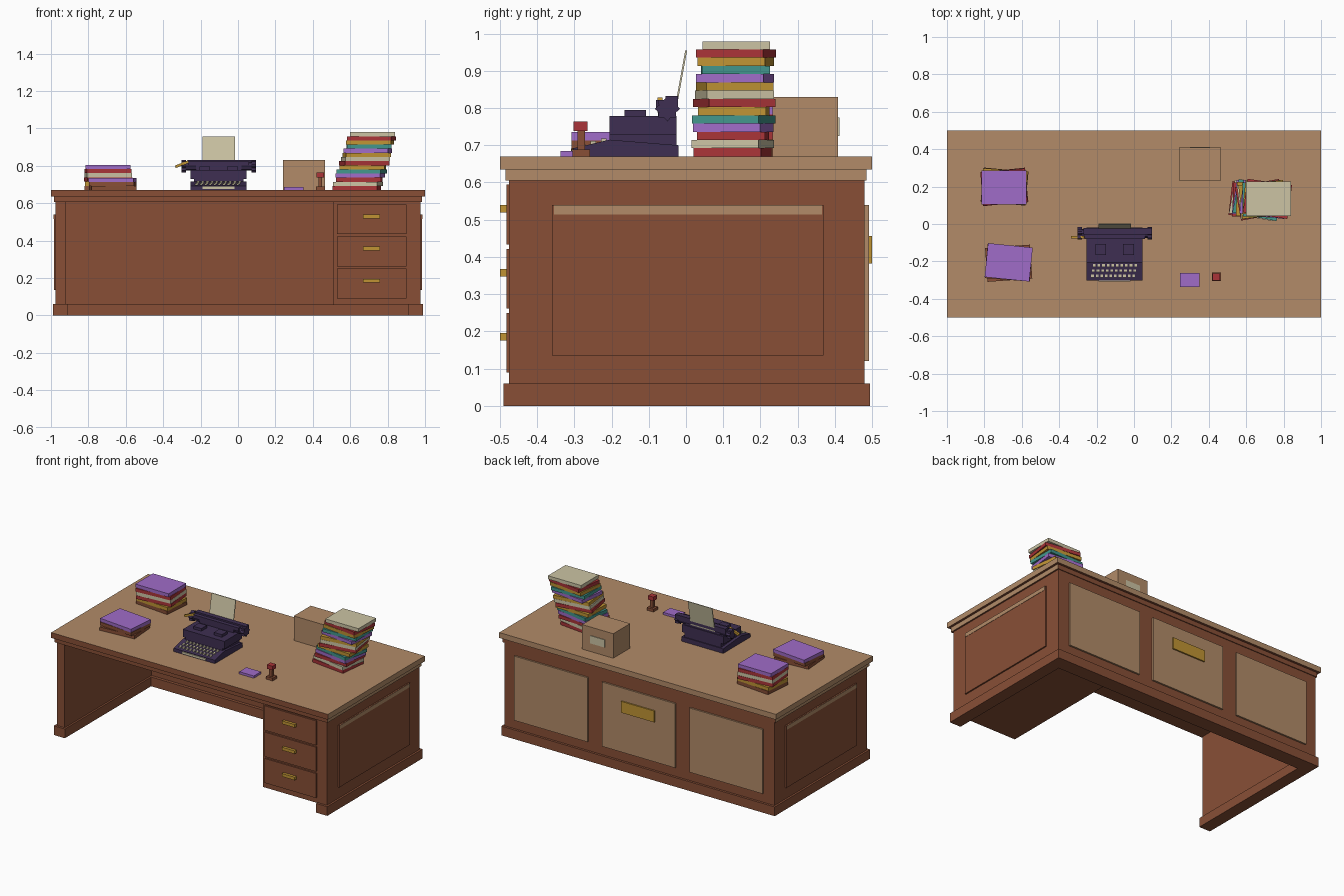
import bpy, math, random
from mathutils import Vector

cube = bpy.data.objects.get("Cube")
if cube:
    bpy.data.objects.remove(cube, do_unlink=True)
random.seed(4)


def linear(c):
    c /= 255
    return c / 12.92 if c <= 0.04045 else ((c + 0.055) / 1.055) ** 2.4


def material(name, r, g, b):
    m = bpy.data.materials.new(name)
    m.use_nodes = True
    col = (linear(r), linear(g), linear(b), 1)
    m.diffuse_color = col
    m.node_tree.nodes["Principled BSDF"].inputs["Base Color"].default_value = col
    return m


TAN = material("tan wood", 178, 139, 104)
BROWN = material("brown wood", 136, 79, 54)
INK = material("dark violet metal", 62, 47, 82)
PURPLE = material("purple", 160, 108, 200)
RED = material("red", 170, 52, 56)
GOLD = material("gold", 192, 148, 52)
TEAL = material("teal", 66, 150, 140)
CREAM = material("cream", 204, 196, 164)


def mesh(name, verts, faces, mat, loc=(0, 0, 0), rot=(0, 0, 0)):
    me = bpy.data.meshes.new(name)
    me.from_pydata(verts, [], faces)
    me.materials.append(mat)
    ob = bpy.data.objects.new(name, me)
    ob.location, ob.rotation_euler = loc, rot
    bpy.context.collection.objects.link(ob)
    return ob


def prism(name, profile, x0, x1, mat):
    """Extrude a (y, z) profile, anticlockwise seen from +x, along x."""
    n = len(profile)
    verts = [(x, y, z) for x in (x0, x1) for y, z in profile]
    faces = [(i, (i + 1) % n, (i + 1) % n + n, i + n)[::-1] for i in range(n)]
    faces += [tuple(reversed(range(n))), tuple(range(n, 2 * n))]
    return mesh(name, verts, faces, mat)


def block(name, size, loc, mat, rot=(0, 0, 0)):
    """Box centred on loc."""
    a, b, c = (s / 2 for s in size)
    verts = [(x, y, z) for z in (-c, c) for x, y in ((-a, -b), (a, -b), (a, b), (-a, b))]
    faces = [(3, 2, 1, 0), (4, 5, 6, 7)] + [(i, (i + 1) % 4, (i + 1) % 4 + 4, i + 4) for i in range(4)]
    return mesh(name, verts, faces, mat, loc, rot)


def box(name, x, y, z, mat):
    """Box from x, y and z ranges."""
    r = (x, y, z)
    return block(name, [b - a for a, b in r], [(a + b) / 2 for a, b in r], mat)


def recolour(ob, mat, rule):
    ob.data.materials.append(mat)
    for f in ob.data.polygons:
        if rule(f.normal):
            f.material_index = 1


# Desk top and moulding
top = box("desk_top", (-1, 1), (-.5, .5), (.635, .67), TAN)
recolour(top, BROWN, lambda n: n.y < -.5 or n.z < -.5)
mould = box("top_moulding", (-.985, .985), (-.485, .485), (.605, .635), BROWN)
recolour(mould, TAN, lambda n: abs(n.x) > .5)

# Side walls, plinths and raised side panels
for s, side in ((-1, "right"), (1, "left")):
    def span(a, b):
        return tuple(sorted((s * a, s * b)))
    box(side + "_wall", span(.92, .975), (-.475, .48), (.06, .605), BROWN)
    box(side + "_plinth", span(.908, .988), (-.49, .495), (0, .06), BROWN)
    box(side + "_panel", span(.975, .984), (-.36, .37), (.135, .54), BROWN)
    box(side + "_panel_highlight", span(.984, .986), (-.355, .365), (.514, .539), TAN)

# Back wall with three raised panels and a brass plate
box("back_wall", (-.92, .92), (.42, .48), (.06, .605), BROWN)
box("back_plinth", (-.908, .908), (.40, .495), (0, .06), BROWN)
for i in (-1, 0, 1):
    box("back_panel", (i * .633 - .265, i * .633 + .265), (.48, .491), (.12, .54), TAN)
box("brass_plate", (-.12, .12), (.491, .5), (.382, .456), GOLD)

# Drawer pedestal
box("drawer_pedestal", (.51, .92), (-.472, .42), (.055, .605), BROWN)
for z0, z1 in ((.09, .25), (.262, .422), (.434, .594)):
    box("drawer_front", (.53, .9), (-.482, -.472), (z0, z1), BROWN)
    mid = (z0 + z1) / 2 + .015
    box("drawer_handle", (.667, .76), (-.5, -.482), (mid - .01, mid + .01), GOLD)

# Typewriter body
prism("typewriter_base", [(-.302, .67), (-.02, .67), (-.02, .70), (-.205, .715), (-.302, .692)],
      -.255, .045, INK)
box("typewriter_waist", (-.235, .03), (-.205, -.025), (.70, .735), INK)
box("typewriter_body", (-.255, .045), (-.205, -.025), (.728, .778), INK)
for x in (-.178, -.03):
    box("ribbon_spool_cover", (x - .029, x + .029), (-.165, -.108), (.778, .795), INK)

# Keys and space bar
for row in range(3):
    for i in range(10):
        x = -.222 + i * .0245 + row * .005
        box("key", (x - .007, x + .007), (-.285 + row * .028, -.27 + row * .028),
            (.69 + row * .007, .704 + row * .007), CREAM)
box("space_bar", (-.19, -.02), (-.308, -.302), (.676, .688), CREAM)

# Carriage, roller, star knobs, return lever and paper
box("carriage_front", (-.265, .06), (-.08, -.055), (.80, .822), INK)
box("carriage_bed", (-.225, .02), (-.075, -.03), (.775, .80), INK)
roller = [(-.05 + .024 * math.cos(k * math.pi / 4), .798 + .024 * math.sin(k * math.pi / 4)) for k in range(8)]
prism("roller", roller, -.285, .075, INK)
box("carriage_rail", (-.27, .095), (-.055, -.022), (.80, .832), INK)
for x in (-.29, .085):
    star = [(-.05 + r * math.cos(k * math.pi / 8), .798 + r * math.sin(k * math.pi / 8))
            for k, r in enumerate([.034, .025] * 8)]
    prism("roller_knob", star, x - .012, x + .012, INK)
block("return_lever", (.075, .014, .014), (-.3, -.07, .808), GOLD, (0, -math.radians(22), 0))
prism("paper_sheet", [(-.032, .79), (-.027, .79), (.003, .955), (-.002, .955)], -.19, -.015, CREAM)

# Stamp and ink pad
box("stamp_base", (.416, .464), (-.305, -.258), (.67, .688), BROWN)
box("stamp_stem", (.43, .45), (-.292, -.272), (.688, .742), BROWN)
box("stamp_knob", (.42, .46), (-.302, -.264), (.738, .764), RED)
box("ink_pad", (.245, .35), (-.337, -.263), (.67, .685), PURPLE)

# Carton with label on the back
box("carton", (.24, .465), (.233, .408), (.67, .83), TAN)
box("carton_label", (.3, .405), (.408, .412), (.725, .775), CREAM)


def book_stack(name, colours, height, start, end, last_turn, wobble):
    """Pile of books drifting from start to end, top book set by last_turn."""
    n = len(colours)
    start, end = Vector(start), Vector(end)
    for i, mat in enumerate(colours):
        p = start.lerp(end, i / (n - 1))
        turn = last_turn if i == n - 1 else random.uniform(-wobble, wobble)
        block(name, (.24, .182, height), (p.x, p.y, .67 + (i + .5) * height), mat, (0, 0, turn))


book_stack("tall_book", [RED, CREAM, RED, PURPLE, TEAL, GOLD, RED, CREAM, GOLD, PURPLE, TEAL, GOLD, RED, CREAM],
           .0221, (.635, .125), (.72, .135), 0, .22)
book_stack("rear_book", [BROWN, GOLD, RED, CREAM, RED, PURPLE], .0225, (-.692, .2), (-.696, .196), 0, .12)
book_stack("front_book", [BROWN, BROWN, PURPLE], .0217, (-.67, -.21), (-.67, -.205), -.1, .12)
